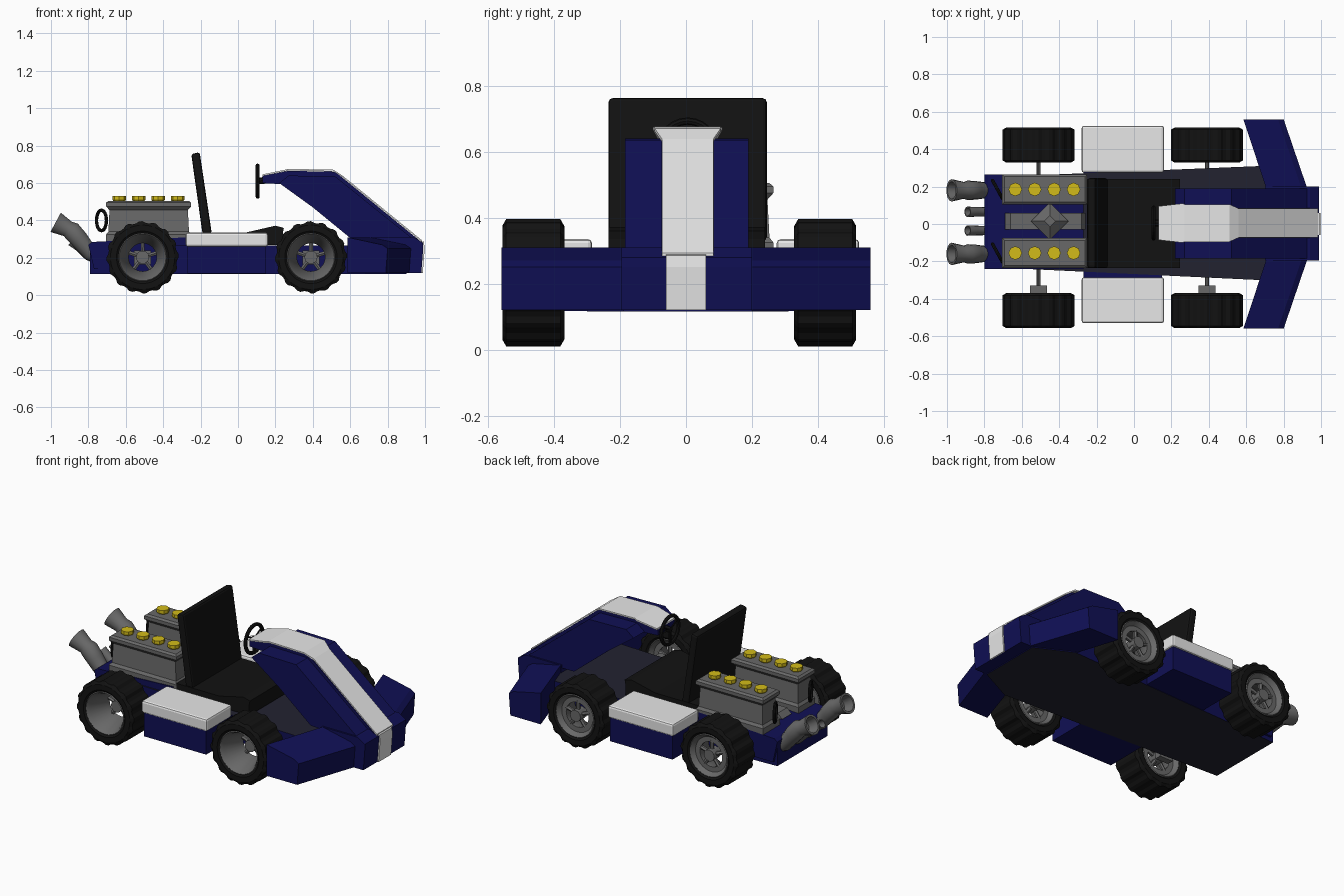
import bpy, bmesh, math
from mathutils import Vector

if "Cube" in bpy.data.objects:
    bpy.data.objects.remove(bpy.data.objects["Cube"])


def material(name, rgb):
    m = bpy.data.materials.new(name)
    m.use_nodes = True
    m.diffuse_color = (*rgb, 1)
    m.node_tree.nodes["Principled BSDF"].inputs["Base Color"].default_value = (*rgb, 1)
    return m


NAVY = material("navy paint", (0.005, 0.005, 0.09))
WHITE = material("white paint", (0.8, 0.8, 0.8))
BLACK = material("black rubber", (0.006, 0.006, 0.006))
GREY = material("grey metal", (0.14, 0.14, 0.14))
GOLD = material("gold metal", (0.65, 0.5, 0.01))
SLATE = material("slate floor", (0.016, 0.016, 0.03))


def loft(name, rings, mat, caps=True, smooth=False):
    """Skin a list of equal-length closed rings."""
    bm = bmesh.new()
    rows = [[bm.verts.new(p) for p in ring] for ring in rings]
    n = len(rows[0])
    for a, b in zip(rows, rows[1:]):
        for i in range(n):
            j = (i + 1) % n
            bm.faces.new((a[i], a[j], b[j], b[i]))
    if caps:
        bm.faces.new(rows[0])
        bm.faces.new(rows[-1])
    bmesh.ops.recalc_face_normals(bm, faces=bm.faces)
    me = bpy.data.meshes.new(name)
    bm.to_mesh(me)
    bm.free()
    me.materials.append(mat)
    ob = bpy.data.objects.new(name, me)
    bpy.context.collection.objects.link(ob)
    if smooth:
        bpy.ops.object.select_all(action="DESELECT")
        ob.select_set(True)
        bpy.context.view_layer.objects.active = ob
        bpy.ops.object.shade_smooth_by_angle(angle=math.radians(35))
    return ob


def side_prism(name, pts, y0, y1, mat):
    return loft(name, [[(x, y, z) for x, z in pts] for y in (y0, y1)], mat)


def rect(x0, x1, y0, y1, z):
    return [(x0, y0, z), (x1, y0, z), (x1, y1, z), (x0, y1, z)]


def box(name, x0, x1, y0, y1, z0, z1, mat, bevel=0):
    ob = loft(name, [rect(x0, x1, y0, y1, z) for z in (z0, z1)], mat)
    if bevel:
        mod = ob.modifiers.new("rounded edges", "BEVEL")
        mod.width, mod.segments = bevel, 2
    return ob


def circle(center, axis, r, n, turn=0):
    axis = Vector(axis).normalized()
    u = Vector((0, 1, 0)) if abs(axis.y) < 0.9 else Vector((1, 0, 0))
    v = axis.cross(u)
    return [Vector(center) + r * (u * math.cos(a) + v * math.sin(a))
            for a in (math.tau * i / n + turn for i in range(n))]


def rod(name, a, b, r, mat, n=8):
    axis = Vector(b) - Vector(a)
    return loft(name, [circle(a, axis, r, n), circle(b, axis, r, n)], mat)


def torus(name, loc, rot, major, minor, mat):
    bpy.ops.mesh.primitive_torus_add(location=loc, rotation=rot, major_radius=major,
                                     minor_radius=minor, major_segments=24, minor_segments=8)
    ob = bpy.context.object
    ob.name = name
    ob.data.materials.append(mat)


# Chassis tub: navy walls, slate top and bottom
outline = [(-0.79, -0.23), (0.68, -0.3), (0.9, -0.19), (0.9, 0.2), (0.68, 0.31), (-0.79, 0.25)]
tub = loft("chassis_tub", [[(x, y, z) for x, y in outline] for z in (0.115, 0.265)], NAVY)
tub.data.materials.append(SLATE)
for f in tub.data.polygons:
    f.material_index = int(abs(f.normal.z) > 0.5)
side_prism("rear_deck", [(-0.77, 0.14), (-0.8, 0.27), (-0.78, 0.285), (-0.27, 0.31), (-0.27, 0.14)],
           -0.24, 0.265, NAVY)

# Side pods
for side, y0, y1 in (("left", 0.275, 0.525), ("right", -0.53, -0.285)):
    inner = (y0 - 0.03, y1 - 0.01) if side == "left" else (y0 + 0.01, y1 + 0.03)
    box(side + "_pod_base", -0.27, 0.15, *inner, 0.117, 0.265, NAVY)
    box(side + "_pod_top", -0.28, 0.16, y0, y1, 0.26, 0.335, WHITE, 0.012)

# Front wings and nose
for side, s in (("left", 1), ("right", -1)):
    def section(y, xr, xf):
        return [(xr, s * y, 0.12), (xf, s * y, 0.12), (xf + 0.01, s * y, 0.25),
                (xf - 0.02, s * y, 0.27), (xr, s * y, 0.31)]
    loft(side + "_front_wing", [section(0.15, 0.72, 0.93), section(0.56, 0.585, 0.79)], NAVY)
side_prism("nose", [(0.7, 0.12), (0.98, 0.12), (0.99, 0.25), (0.99, 0.28), (0.94, 0.31), (0.7, 0.31)],
           -0.195, 0.2, NAVY)

# Hood with raised centre
side_prism("hood", [(0.22, 0.6), (0.27, 0.64), (0.52, 0.635), (0.95, 0.29), (0.62, 0.29), (0.4, 0.47)],
           -0.185, 0.19, NAVY)
side_prism("hood_ridge", [(0.13, 0.6), (0.13, 0.637), (0.27, 0.665), (0.52, 0.66), (0.98, 0.285),
                          (0.7, 0.3), (0.3, 0.59)], -0.075, 0.085, NAVY)

# White stripe down the hood and nose
path = [(0.13, 0.637, 0.09), (0.26, 0.664, 0.105), (0.27, 0.667, 0.1), (0.51, 0.662, 0.1),
        (0.56, 0.63, 0.078), (0.985, 0.284, 0.078)]
loft("hood_stripe", [[(x, w * a + 0.005, z + h) for a, h in ((-1, 0), (1, 0), (1, 0.009), (-1, 0.009))]
                     for x, z, w in path], WHITE)
side_prism("nose_stripe", [(0.98, 0.12), (0.99, 0.25), (0.985, 0.288), (0.994, 0.286), (0.998, 0.25), (0.988, 0.12)],
           -0.06, 0.06, WHITE)

# Seat
box("seat_base", -0.25, 0.24, -0.235, 0.24, 0.27, 0.335, BLACK)
side_prism("seat_lip", [(0.04, 0.335), (0.2, 0.372), (0.245, 0.36), (0.24, 0.335)], -0.235, 0.24, BLACK)
back = side_prism("seat_back", [(-0.25, 0.755), (-0.205, 0.765), (-0.14, 0.33), (-0.19, 0.33)],
                  -0.235, 0.245, BLACK)
mod = back.modifiers.new("rounded edges", "BEVEL")
mod.width, mod.segments = 0.012, 2

# Steering wheel
torus("steering_wheel", (0.105, 0.005, 0.61), (0, math.pi / 2, 0), 0.083, 0.011, BLACK)
for i in range(3):
    a = math.tau * i / 3 + math.pi / 6
    rod("steering_spoke", (0.105, 0.005, 0.61),
        (0.105, 0.005 + 0.08 * math.cos(a), 0.61 + 0.08 * math.sin(a)), 0.009, BLACK)
rod("steering_column", (0.1, 0.005, 0.61), (0.2, 0.005, 0.62), 0.018, BLACK)

# Engine banks with bolts, hoses
for side, yc in (("left", 0.185), ("right", -0.155)):
    layers = [(0.28, 0), (0.325, 0), (0.34, 0.012), (0.455, 0.018), (0.475, 0), (0.495, 0), (0.505, 0.012)]
    loft(side + "_engine_bank", [rect(-0.705 + d, -0.25 - d, yc - 0.08 + d, yc + 0.08 - d, z)
                                 for z, d in layers], GREY)
    for i in range(4):
        x = -0.635 + i * 0.104
        loft(side + "_engine_bolt", [circle((x, yc, z), (0, 0, 1), r, 8)
                                     for z, r in ((0.5, 0.028), (0.51, 0.036), (0.53, 0.036))], GOLD)
    torus(side + "_engine_hose", (-0.73, yc, 0.4), (0, math.pi / 2, 0.5), 0.055, 0.009, BLACK)

# Gearbox cover between the banks
loft("gearbox_cover", [circle((-0.45, 0.015, z), (0, 0, 1), r, 4) for z, r in ((0.3, 0.1), (0.35, 0.1), (0.39, 0.03))],
     GREY).scale.x = 1.0
side_prism("engine_valley", [(-0.69, 0.3), (-0.66, 0.33), (-0.28, 0.33), (-0.26, 0.3)], -0.03, 0.06, GREY)


# Exhaust pipes
def exhaust(name, y, pts):
    rings = []
    for i, (x, z, r) in enumerate(pts):
        a, b = pts[max(i - 1, 0)], pts[min(i + 1, len(pts) - 1)]
        rings.append(circle((x, y, z), (b[0] - a[0], 0, b[1] - a[1]), r, 14))
    x, z, r = pts[-1]
    axis = (x - pts[-2][0], 0, z - pts[-2][1])
    rings.append(circle((x, y, z), axis, r * 0.78, 14))
    rings.append(circle((x + 0.05, y, z - 0.03), axis, r * 0.6, 14))
    loft(name, rings, GREY, smooth=True)


for side, y in (("left", 0.18), ("right", -0.16)):
    exhaust(side + "_outer_exhaust", y, [(-0.74, 0.2, 0.035), (-0.79, 0.225, 0.042), (-0.85, 0.3, 0.05),
                                         (-0.89, 0.345, 0.052), (-0.91, 0.355, 0.045), (-0.975, 0.39, 0.06)])
for side, y in (("left", 0.065), ("right", -0.035)):
    exhaust(side + "_inner_exhaust", y, [(-0.75, 0.19, 0.025), (-0.8, 0.21, 0.025), (-0.85, 0.26, 0.026),
                                         (-0.89, 0.29, 0.028)])


# Wheels: lugged tyre, deep dished rim, hub and spokes
def wheel(name, x, y):
    z, seg = 0.203, 64

    def ring(dy, r, n=seg, lug=0):
        return [(x + (r - lug * (i // 2 % 2)) * math.cos(math.tau * i / n), y + dy,
                 z + (r - lug * (i // 2 % 2)) * math.sin(math.tau * i / n)) for i in range(n)]
    tyre = [(-0.085, 0.128, 0), (-0.094, 0.14, 0), (-0.094, 0.172, 0), (-0.082, 0.193, 0.009),
            (0.082, 0.193, 0.009), (0.094, 0.172, 0), (0.094, 0.14, 0), (0.085, 0.128, 0)]
    tyre.append(tyre[0])
    loft(name + "_tyre", [ring(d, r, lug=g) for d, r, g in tyre], BLACK, caps=False)
    rim = [(-0.085, 0.13), (-0.09, 0.125), (-0.07, 0.112), (0.05, 0.075), (0.065, 0.075),
           (0.065, 0.105), (0.09, 0.125), (0.085, 0.13)]
    loft(name + "_rim", [ring(d, r, 32) for d, r in rim], GREY, caps=False, smooth=True)
    rod(name + "_hub", (x, y + 0.02, z), (x, y + 0.085, z), 0.035, GREY, 12)
    for i in range(5):
        a = math.tau * i / 5 + 0.3
        c, s = math.cos(a), math.sin(a)
        rod(name + "_spoke", (x + 0.02 * c, y + 0.055, z + 0.02 * s),
            (x + 0.085 * c, y + 0.055, z + 0.085 * s), 0.012, GREY, 6)


for end, x in (("rear", -0.51), ("front", 0.39)):
    wheel(end + "_left_wheel", x, 0.422)
    wheel(end + "_right_wheel", x, -0.463)
    rod(end + "_axle", (x, -0.42, 0.203), (x, 0.48, 0.203), 0.01, GREY)
    box(end + "_axle_block", x - 0.045, x + 0.045, -0.37, -0.33, 0.165, 0.24, GREY)
